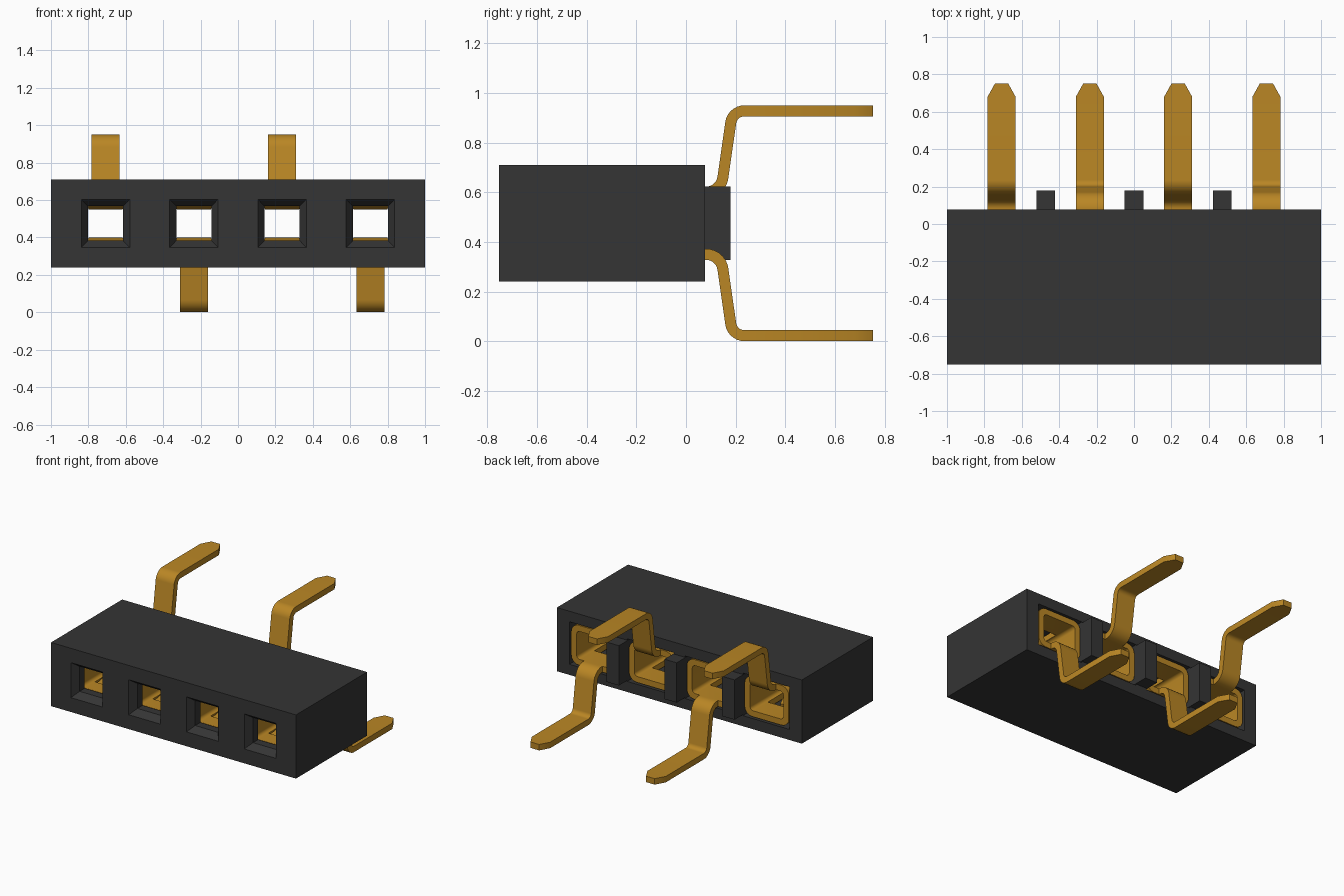
import bpy, bmesh, math
from mathutils import Vector

if "Cube" in bpy.data.objects:
    bpy.data.objects.remove(bpy.data.objects["Cube"], do_unlink=True)

ZC = 0.475                                # height of the contact row
FRONT, BACK = -0.752, 0.077               # housing depth
PITCH = [-0.708, -0.236, 0.236, 0.708]    # contact positions along x
T = 0.044                                 # metal thickness


def material(name, rgb):
    m = bpy.data.materials.new(name)
    m.use_nodes = True
    m.diffuse_color = (*rgb, 1)
    m.node_tree.nodes["Principled BSDF"].inputs["Base Color"].default_value = (*rgb, 1)
    return m


BLACK = material("black plastic", (0.035, 0.035, 0.035))
GOLD = material("gold metal", (0.49, 0.24, 0.018))


def finish(bm, name, mat):
    bmesh.ops.recalc_face_normals(bm, faces=bm.faces[:])
    me = bpy.data.meshes.new(name)
    bm.to_mesh(me)
    bm.free()
    me.materials.append(mat)
    ob = bpy.data.objects.new(name, me)
    bpy.context.collection.objects.link(ob)
    return ob


def activate(ob):
    bpy.ops.object.select_all(action='DESELECT')
    ob.select_set(True)
    bpy.context.view_layer.objects.active = ob


def smooth(ob):
    activate(ob)
    bpy.ops.object.shade_smooth_by_angle(angle=math.radians(35))


def loft(bm, rings, closed=False):
    """Join rings of points into a skin; cap both ends unless closed."""
    vs = [[bm.verts.new(p) for p in r] for r in rings]
    n = len(vs[0])
    pairs = list(zip(vs, vs[1:])) + ([(vs[-1], vs[0])] if closed else [])
    for a, b in pairs:
        for i in range(n):
            j = (i + 1) % n
            bm.faces.new((a[i], a[j], b[j], b[i]))
    if not closed:
        bm.faces.new(vs[0])
        bm.faces.new(vs[-1][::-1])


def rect(x, y, hw, hh, r=0.0, seg=5):
    """Rectangle in the xz plane, with rounded corners if r > 0."""
    pts = []
    for k, (sx, sz) in enumerate([(1, 1), (-1, 1), (-1, -1), (1, -1)]):
        for i in range(seg + 1 if r else 1):
            a = math.radians(90 * (k + i / seg))
            pts.append((x + sx * (hw - r) + r * math.cos(a) * (r > 0), y,
                        ZC + sz * (hh - r) + r * math.sin(a) * (r > 0)))
    return pts


def box(bm, x, y0, y1, hw, hh):
    loft(bm, [rect(x, y0, hw, hh), rect(x, y1, hw, hh)])


def cut(ob, cutter):
    cutter.hide_render = True
    mod = ob.modifiers.new("cut", 'BOOLEAN')
    mod.operation, mod.solver, mod.object = 'DIFFERENCE', 'EXACT', cutter
    activate(ob)
    bpy.ops.object.modifier_apply(modifier=mod.name)
    bpy.data.objects.remove(cutter, do_unlink=True)


def fillet(p0, corner, p1, r, seg=7):
    """Points of an arc that rounds a corner of a path."""
    c = Vector(corner)
    a, b = (Vector(p0) - c).normalized(), (Vector(p1) - c).normalized()
    half = a.angle(b) / 2
    centre = c + (a + b).normalized() * (r / math.sin(half))
    s, e = c + a * (r / math.tan(half)) - centre, c + b * (r / math.tan(half)) - centre
    return [centre + s.lerp(e, i / seg).normalized() * r for i in range(seg + 1)]


def strip(name, x, side, path, widths, thick):
    """Bent metal strip along a (y, z) path; side -1 or 1 flips it in z."""
    path = [Vector(p) for p in path]
    rings = []
    for i, p in enumerate(path):
        d0 = (p - path[max(i - 1, 0)]).normalized()
        d1 = (path[min(i + 1, len(path) - 1)] - p).normalized()
        d = (d0 + d1).normalized()
        n = Vector((-d.y, d.x)) * thick / 2
        if d0.length and d1.length:
            n /= max(0.5, d.dot(d1))
        h = widths[i] / 2
        rings.append([(x + sx * h, p.x + sn * n.x, ZC + side * (p.y + sn * n.y))
                      for sx, sn in [(-1, -1), (1, -1), (1, 1), (-1, 1)]])
    bm = bmesh.new()
    loft(bm, rings)
    smooth(finish(bm, name, GOLD))


# Housing with chamfered front openings and wide contact cavities
bm = bmesh.new()
loft(bm, [[(x, y, z) for x, z in [(-1, .24), (1, .24), (1, .71), (-1, .71)]]
          for y in (FRONT, BACK)])
housing = finish(bm, "housing", BLACK)
bm = bmesh.new()
for x in PITCH:
    loft(bm, [rect(x, FRONT - .02, .144, .144), rect(x, FRONT + .05, .094, .092),
              rect(x, FRONT + .11, .094, .092), rect(x, FRONT + .11, .19, .157),
              rect(x, BACK + .05, .19, .157)])
cut(housing, finish(bm, "cavity_cutter", BLACK))

# Divider ribs on the back
for i, x in enumerate((-.472, 0, .472)):
    bm = bmesh.new()
    box(bm, x, BACK - .01, .18, .05, .147)
    finish(bm, f"divider_rib_{i + 1}", BLACK)

# Pin path: out of the sleeve wall, down the leg and out along the foot
a, b, c, d = (.068, .125), (.14, .125), (.187, .4525), (.752, .4525)
pin_path = [a] + fillet(a, b, c, .068) + fillet(b, c, d, .055) + [(.68, .4525), d]
pin_widths = [.15] * (len(pin_path) - 1) + [.07]

# Spring tongue path: bows inward from the sleeve wall and back
spring_path = [(-.56, .125), (-.46, .12), (-.36, .095), (-.31, .088),
               (-.26, .095), (-.14, .12)]
spring_widths = [.2, .2, .19, .18, .15, .07]

for i, x in enumerate(PITCH):
    # Contact sleeve with windows in the top and bottom walls
    y0, y1, hw, hh = -.62, .07, .18, .147
    bm = bmesh.new()
    loft(bm, [rect(x, y0, hw, hh, .06), rect(x, y1, hw, hh, .06),
              rect(x, y1, hw - T, hh - T, .025), rect(x, y0, hw - T, hh - T, .025)],
         closed=True)
    sleeve = finish(bm, f"contact_sleeve_{i + 1}", GOLD)
    bm = bmesh.new()
    box(bm, x, -.5, -.1, .11, .3)
    cut(sleeve, finish(bm, "window_cutter", GOLD))
    smooth(sleeve)

    # Springs on both walls, and a pin that alternates up and down
    for side, label in ((1, "upper"), (-1, "lower")):
        strip(f"{label}_spring_{i + 1}", x, side, spring_path, spring_widths, .025)
    strip(f"solder_pin_{i + 1}", x, 1 if i % 2 == 0 else -1, pin_path, pin_widths, T)
